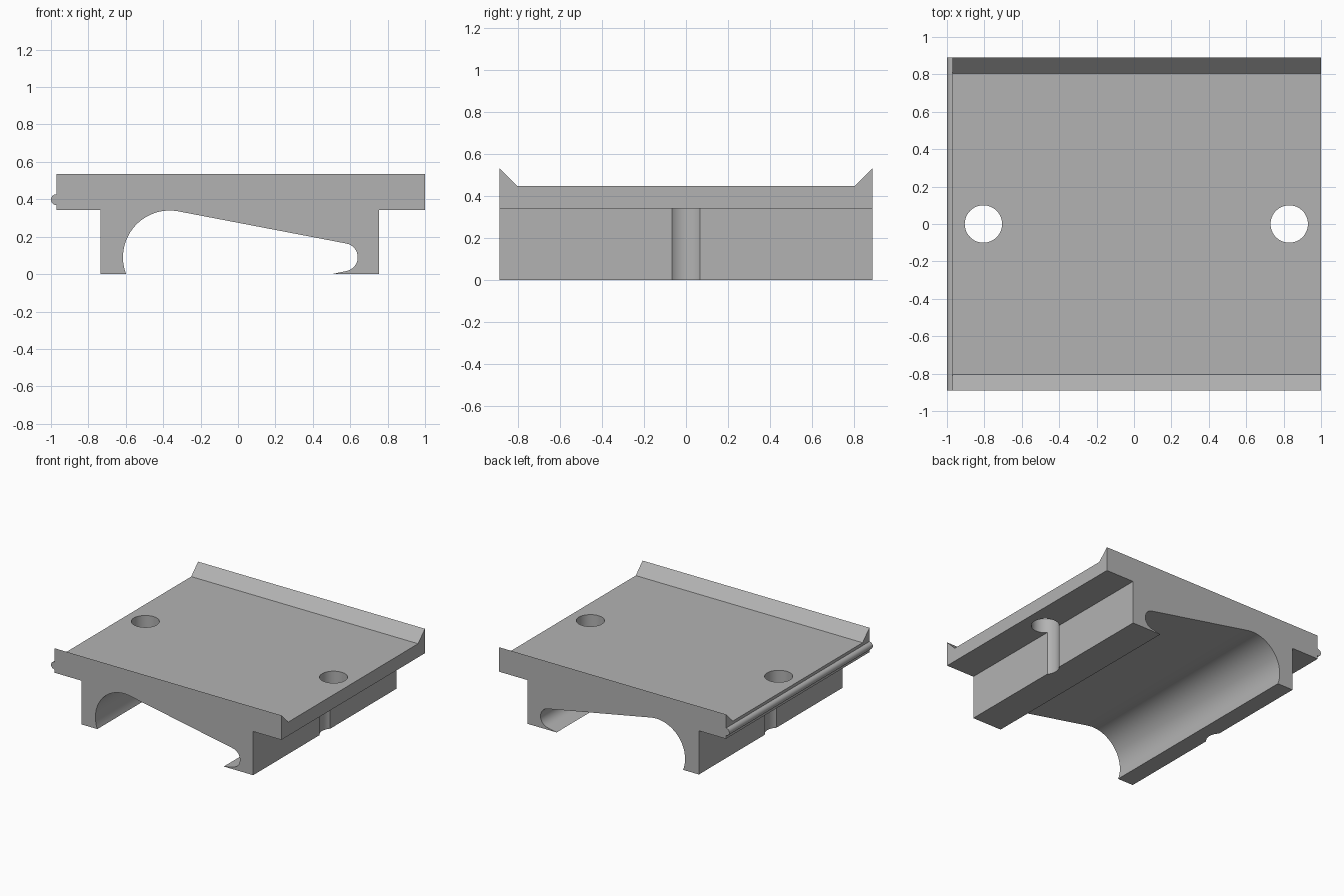
import bpy, bmesh
from math import radians, cos, sin, asin, degrees
from mathutils import Vector

cube = bpy.data.objects.get("Cube")
if cube:
    bpy.data.objects.remove(cube, do_unlink=True)

grey = bpy.data.materials.new("plain grey")
grey.use_nodes = True
COLOUR = (0.45, 0.45, 0.45, 1)
grey.diffuse_color = COLOUR
grey.node_tree.nodes["Principled BSDF"].inputs["Base Color"].default_value = COLOUR


def arc(centre, radius, start, end, steps):
    """Points along an arc, angles in degrees."""
    angles = [radians(start + (end - start) * i / steps) for i in range(steps + 1)]
    return [(centre[0] + radius * cos(a), centre[1] + radius * sin(a)) for a in angles]


def prism(name, profile, place, travel):
    """Extrude a flat profile; place turns each 2D point into 3D."""
    bm = bmesh.new()
    face = bm.faces.new([bm.verts.new(place(*p)) for p in profile])
    result = bmesh.ops.extrude_face_region(bm, geom=[face])
    moved = [v for v in result["geom"] if isinstance(v, bmesh.types.BMVert)]
    bmesh.ops.translate(bm, verts=moved, vec=Vector(travel))
    bmesh.ops.recalc_face_normals(bm, faces=bm.faces)
    mesh = bpy.data.meshes.new(name)
    bm.to_mesh(mesh)
    bm.free()
    mesh.materials.append(grey)
    obj = bpy.data.objects.new(name, mesh)
    bpy.context.collection.objects.link(obj)
    return obj


def combine(target, tool, operation):
    """Apply a boolean and remove the tool."""
    mod = target.modifiers.new(operation, "BOOLEAN")
    mod.operation, mod.object, mod.solver = operation, tool, "EXACT"
    bpy.context.view_layer.objects.active = target
    bpy.ops.object.modifier_apply(modifier=mod.name)
    bpy.data.objects.remove(tool, do_unlink=True)


HALF = 0.89          # half depth
UNDER = 0.343        # underside of the deck
RIM, FLOOR, LIP = 0.535, 0.45, 0.085


def along_y(x, z):
    return (x, -HALF, z)


# Deck with a sloped lip along the front and back edges
half_deck = [(HALF, UNDER), (HALF, RIM), (HALF - LIP, FLOOR)]
deck_profile = half_deck + [(-y, z) for y, z in reversed(half_deck)]
plate = prism("mounting_plate", deck_profile, lambda y, z: (-0.97, y, z), (1.97, 0, 0))

# Clamp body, with a channel made of two round ends joined by a slope
big, small = (-0.365, 0.09), (0.565, 0.09)
big_r, small_r = 0.25, 0.075
tilt = degrees(asin((big_r - small_r) / (small[0] - big[0])))
big_end = 180 + degrees(asin(big[1] / big_r))
body_profile = [(-0.735, 0), (-0.735, 0.4), (0.755, 0.4), (0.755, 0), (0.5, 0)]
body_profile += arc(small, small_r, tilt - 90, 90 - tilt, 24)
body_profile += arc(big, big_r, 90 - tilt, big_end, 32)
body = prism("clamp_body", body_profile, along_y, (0, 2 * HALF, 0))
combine(plate, body, "UNION")

# Round bead along one side edge
bead = prism("edge_bead", arc((-0.971, 0.398), 0.029, 0, 345, 23), along_y, (0, 2 * HALF, 0))
combine(plate, bead, "UNION")

# Bolt holes, which also groove the sides of the clamp body
for x in (-0.805, 0.83):
    hole = prism("bolt_hole", arc((x, 0), 0.1, 0, 352.5, 47),
                 lambda px, py: (px, py, -0.1), (0, 0, 1))
    combine(plate, hole, "DIFFERENCE")

bpy.ops.object.select_all(action="DESELECT")
plate.select_set(True)
bpy.context.view_layer.objects.active = plate
bpy.ops.object.shade_smooth_by_angle(angle=radians(25))
